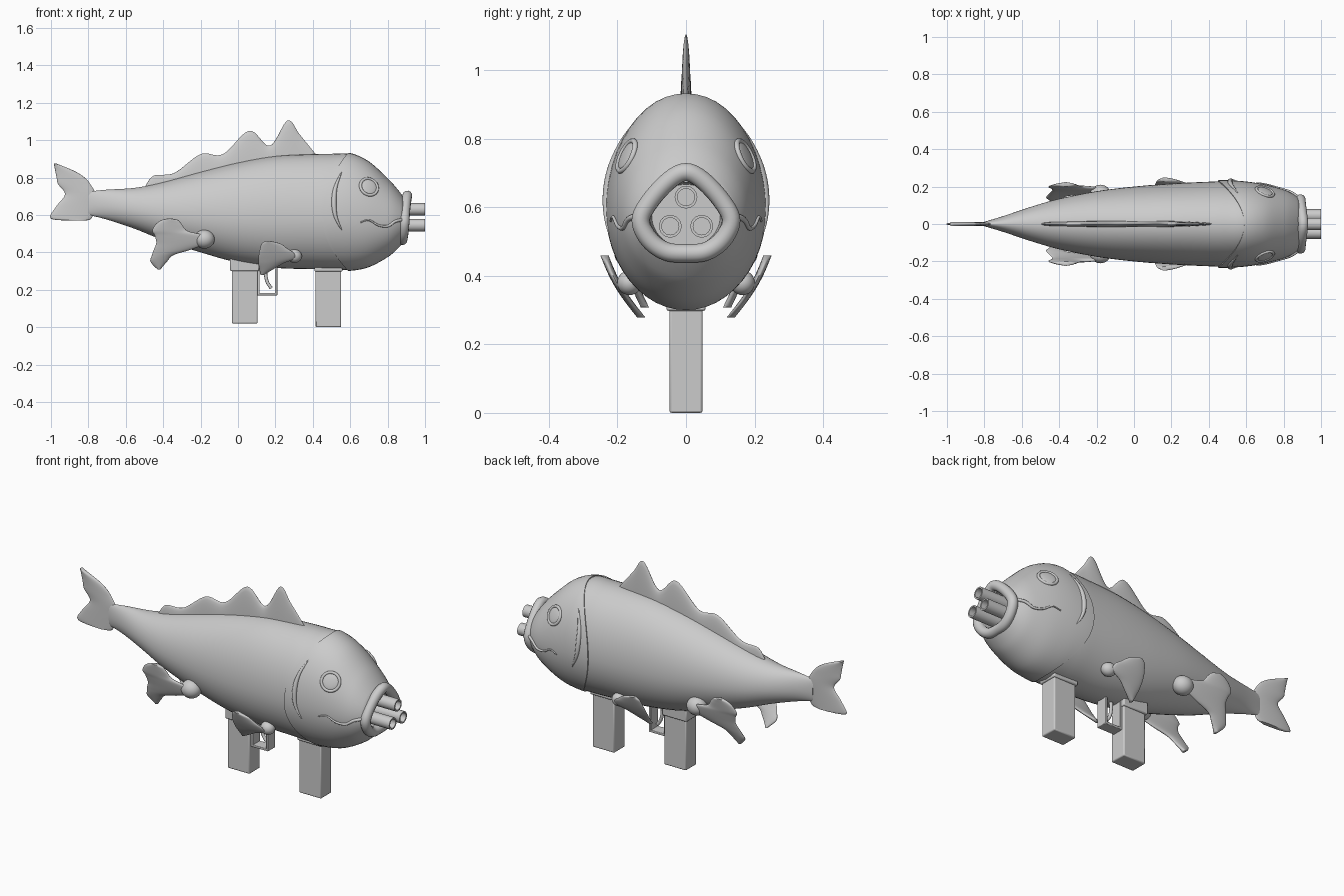
import bpy, bmesh, math
from mathutils import Vector

if "Cube" in bpy.data.objects:
    bpy.data.objects.remove(bpy.data.objects["Cube"])

SEG = 48


def smooth(obj, angle=40):
    bpy.ops.object.select_all(action='DESELECT')
    obj.select_set(True)
    bpy.context.view_layer.objects.active = obj
    bpy.ops.object.shade_smooth_by_angle(angle=math.radians(angle))
    return obj


def sample(keys, n=6, cyclic=False):
    # Catmull-Rom through rows of numbers
    c, out = len(keys), []
    pick = lambda i: keys[i % c] if cyclic else keys[min(max(i, 0), c - 1)]
    for i in range(c if cyclic else c - 1):
        rows = list(zip(pick(i - 1), pick(i), pick(i + 1), pick(i + 2)))
        for k in range(n):
            t = k / n
            out.append([0.5 * (2 * b + (d - a) * t + (2 * a - 5 * b + 4 * d - e) * t * t
                               + (3 * b - a - 3 * d + e) * t ** 3) for a, b, d, e in rows])
    if not cyclic:
        out.append(list(keys[-1]))
    return out


def loft(name, rings, angle=40):
    bm = bmesh.new()
    loops = [[bm.verts.new(p) for p in r] for r in rings]
    n = len(loops[0])
    for a, b in zip(loops, loops[1:]):
        for i in range(n):
            bm.faces.new((a[i], a[(i + 1) % n], b[(i + 1) % n], b[i]))
    bm.faces.new(loops[0])
    bm.faces.new(loops[-1])
    bmesh.ops.recalc_face_normals(bm, faces=bm.faces)
    me = bpy.data.meshes.new(name)
    bm.to_mesh(me)
    bm.free()
    obj = bpy.data.objects.new(name, me)
    bpy.context.collection.objects.link(obj)
    return smooth(obj, angle)


def ring(center, u, v, n=24):
    c, u, v = Vector(center), Vector(u), Vector(v)
    return [c + u * math.cos(2 * math.pi * i / n) + v * math.sin(2 * math.pi * i / n) for i in range(n)]


def tube(name, pts, radius, cyclic=False, radii=None):
    cu = bpy.data.curves.new(name, 'CURVE')
    cu.dimensions, cu.bevel_depth, cu.bevel_resolution, cu.use_fill_caps = '3D', radius, 4, True
    sp = cu.splines.new('POLY')
    sp.points.add(len(pts) - 1)
    sp.use_cyclic_u = cyclic
    for i, p in enumerate(pts):
        sp.points[i].co = (*p, 1)
        sp.points[i].radius = radii[i] if radii else 1
    obj = bpy.data.objects.new(name, cu)
    bpy.context.collection.objects.link(obj)
    bpy.ops.object.select_all(action='DESELECT')
    obj.select_set(True)
    bpy.context.view_layer.objects.active = obj
    bpy.ops.object.convert(target='MESH')
    return smooth(bpy.context.view_layer.objects.active, 60)


def box(name, x0, x1, hy, z0, z1, bevel=0.006):
    bpy.ops.mesh.primitive_cube_add(size=1, location=((x0 + x1) / 2, 0, (z0 + z1) / 2))
    obj = bpy.context.object
    obj.name = name
    obj.scale = (x1 - x0, 2 * hy, z1 - z0)
    bpy.ops.object.transform_apply(location=False, rotation=False, scale=True)
    m = obj.modifiers.new('Bevel', 'BEVEL')
    m.width, m.segments = bevel, 2
    return smooth(obj)


# body profile: x, top z, bottom z, half width
BODY = sample([(-.80, .725, .60, .012), (-.70, .735, .575, .042), (-.55, .745, .525, .092),
               (-.40, .775, .465, .135), (-.2, .83, .40, .175), (0, .88, .345, .20),
               (.2, .915, .317, .216), (.4, .925, .31, .226), (.5, .927, .307, .228),
               (.6, .925, .307, .221), (.7, .88, .327, .205), (.8, .79, .38, .178),
               (.85, .735, .422, .155), (.885, .69, .46, .13)])


def at(x):
    for a, b in zip(BODY, BODY[1:]):
        if x <= b[0]:
            t = (x - a[0]) / (b[0] - a[0])
            return [p + (q - p) * t for p, q in zip(a, b)]
    return BODY[-1]


def skin(x, ang, off=0):
    _, top, bot, w = at(x)
    mid = bot + .46 * (top - bot)
    c = math.cos(ang)
    h = (top - mid if c > 0 else mid - bot) + off
    return Vector((x, (w + off) * math.sin(ang), mid + h * c))


def on_side(x, z, off=0):
    _, top, bot, w = at(x)
    mid = bot + .46 * (top - bot)
    h = top - mid if z > mid else mid - bot
    return Vector((x, w * math.sqrt(max(0, 1 - ((z - mid) / h) ** 2)) + off, z))


def flip(p, s):
    return Vector((p[0], p[1] * s, p[2]))


angles = [2 * math.pi * i / SEG for i in range(SEG)]
loft('fish_body', [[skin(r[0], a) for a in angles] for r in BODY if r[0] < .63])

# head shell with curved gill edge, mouth cavity folded inward
head = []
for t, off in [(0, -.006), (0, .006)] + [(k / 24, .006) for k in range(1, 25)]:
    head.append([skin((s := .59 - .14 * math.sin(a) ** 2) + (.885 - s) * t, a, off) for a in angles])
for x, k in [(.89, .85), (.8, .8)]:
    head.append([Vector((x, .125 * k * math.sin(a), .575 + .115 * k * math.cos(a))) for a in angles])
loft('fish_head', head)

# lips
half = [(.88, .06, .472), (.885, .108, .507), (.89, .132, .562), (.893, .105, .618), (.9, .05, .678)]
lips = [(.878, 0, .466)] + half + [(.905, 0, .703)] + [(x, -y, z) for x, y, z in reversed(half)]
tube('lips', sample(lips, 6, True), .027, True)

# three barrels in the mouth
for y, z in [(0, .63), (.046, .545), (-.046, .545)]:
    loft('barrel', [ring((x, y, z), (0, r, 0), (0, 0, r)) for x, r in
                    [(.78, .033), (1, .033), (1, .025), (.84, .025)]])

# dorsal fin: x, top z
fin = sample([(-.495, .755), (-.45, .81), (-.34, .825), (-.2, .925), (-.08, .925), (.06, 1.05),
              (.17, .97), (.265, 1.105), (.33, 1.03), (.415, .925)], 8)
rings = []
for i, (x, z) in enumerate(fin):
    base = at(x)[1] - .025
    w = .003 + .014 * math.sin(math.pi * i / (len(fin) - 1)) ** .6
    rings.append(ring((x, 0, base), (0, w, 0), (0, 0, max(z - base, .01))))
loft('dorsal_fin', rings, 60)

# tail fin: z, back x, front x
tail = sample([(.57, -.86, -.83), (.58, -1.0, -.785), (.645, -.972, -.76), (.71, -.925, -.76),
               (.765, -.962, -.79), (.80, -.97, -.82), (.835, -.977, -.875), (.875, -.985, -.972)])
loft('tail_fin', [ring(((a + b) / 2, 0, z), ((b - a) / 2, 0, 0), (0, .011, 0)) for z, a, b in tail], 60)

# paired fins: z, back x, front x
REAR = [(.308, -.43, -.415), (.35, -.468, -.38), (.385, -.46, -.345), (.415, -.45, -.25), (.45, -.437, -.17),
        (.49, -.445, -.18), (.515, -.458, -.27), (.55, -.44, -.3), (.572, -.41, -.32), (.58, -.38, -.35)]
FRONT = [(.278, .12, .135), (.31, .114, .19), (.34, .11, .24), (.365, .11, .3), (.395, .112, .3),
         (.42, .118, .265), (.445, .125, .23), (.46, .145, .18)]
for name, keys, y0, y1, knob in [('rear', REAR, .12, .212, (-.18, .16, .47, .05)),
                                 ('front', FRONT, .13, .238, (.302, .165, .38, .036))]:
    z0, z1 = keys[0][0], keys[-1][0]
    for s in (1, -1):
        rings = []
        for z, a, b in sample(keys):
            t = (z - z0) / (z1 - z0)
            y = y0 + (y1 - y0) * t + .012 * math.sin(math.pi * t)
            rings.append(ring(((a + b) / 2, s * y, z), ((b - a) / 2, 0, 0), (0, .012, 0)))
        loft(name + '_side_fin', rings, 60)
        x, y, z, r = knob
        bpy.ops.mesh.primitive_uv_sphere_add(segments=24, ring_count=14, radius=r, location=(x, y * s, z))
        bpy.context.object.name = name + '_fin_knob'
        bpy.context.object.scale = (1.1, 1, 1)
        smooth(bpy.context.object)

# eyes, gill ridges and whiskers
for s in (1, -1):
    p = on_side(.7, .75, .004)
    n = (on_side(.72, .75) - on_side(.68, .75)).cross(on_side(.7, .77) - on_side(.7, .73))
    n = n if n.y > 0 else -n
    q = flip(n, s).to_track_quat('Z', 'Y')
    for part, major, minor in [('eye_rim', .048, .008), ('iris_rim', .029, .006)]:
        bpy.ops.mesh.primitive_torus_add(major_radius=major, minor_radius=minor, major_segments=32,
                                         minor_segments=10, location=flip(p, s), rotation=q.to_euler())
        bpy.context.object.name = part
        smooth(bpy.context.object, 60)
    bpy.ops.mesh.primitive_uv_sphere_add(segments=32, ring_count=16, radius=.044, location=flip(p, s),
                                         rotation=q.to_euler())
    bpy.context.object.name = 'eyeball'
    bpy.context.object.scale = (1, 1, .2)
    smooth(bpy.context.object)
    g = sample([(.557, .835), (.522, .75), (.513, .67), (.522, .59), (.557, .515)])
    tube('gill_ridge', [flip(on_side(x, z, .005), s) for x, z in g], .012,
         radii=[.1 + math.sin(math.pi * i / (len(g) - 1)) for i in range(len(g))])
    w = sample([(.655, .56), (.7, .572), (.75, .545), (.8, .54), (.84, .565), (.88, .575)])
    tube('whisker', [flip(on_side(x, z, .008), s) for x, z in w], .009,
         radii=[.35 + .65 * i / (len(w) - 1) for i in range(len(w))])

# grips with collars
box('rear_grip', -.033, .105, .048, .02, .33)
box('rear_grip_collar', -.042, .112, .057, .30, .37)
box('front_grip', .415, .552, .048, 0, .33)
box('front_grip_collar', .408, .56, .057, .298, .33)

# trigger guard and trigger
box('guard_bottom', .10, .21, .032, .17, .183, .003)
box('guard_front', .197, .21, .032, .17, .34, .003)
box('guard_back', .10, .116, .032, .17, .34, .003)
tube('trigger', sample([(.148, 0, .33), (.148, 0, .28), (.157, 0, .24), (.178, 0, .208)]), .009)
